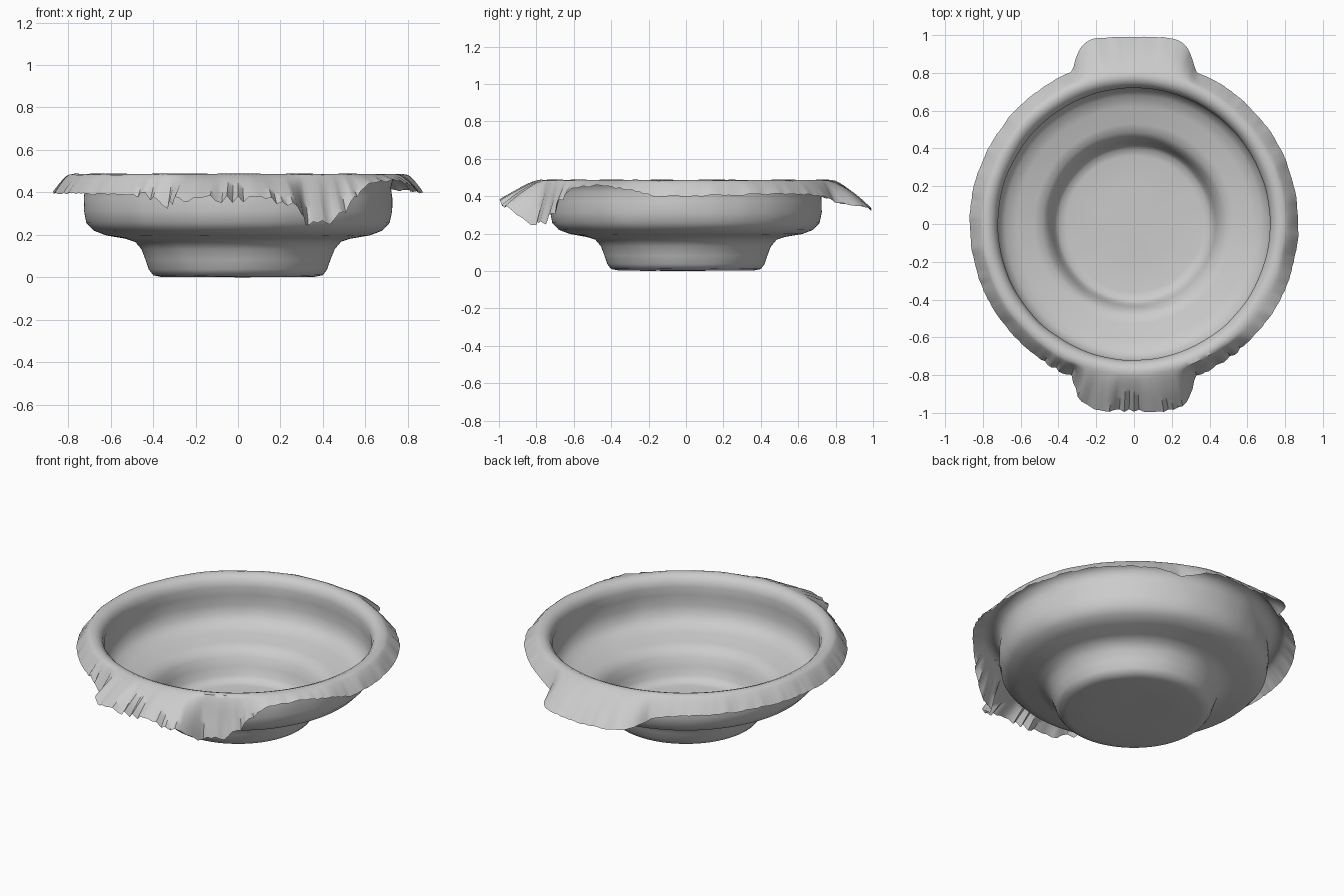
import bpy
import bmesh
import math
import random
from mathutils import noise, Vector

random.seed(4)
SEGMENTS = 240
LIP_RINGS = 8

# Bowl cross-section (radius, height), from floor to crest of the rim
PROFILE = [(0.2, 0.01), (0.36, 0.01), (0.4, 0.018), (0.42, 0.045), (0.435, 0.09),
           (0.455, 0.14), (0.485, 0.175), (0.53, 0.19), (0.62, 0.205), (0.68, 0.228),
           (0.715, 0.265), (0.725, 0.32), (0.725, 0.38), (0.72, 0.43), (0.73, 0.465),
           (0.75, 0.485), (0.775, 0.495), (0.8, 0.49)]

# Height of the torn lip edge around the bowl (degrees, height)
EDGE = [(0, 0.41), (44, 0.42), (60, 0.4), (75, 0.35), (90, 0.33), (105, 0.35),
        (120, 0.4), (150, 0.41), (225, 0.4), (241, 0.39), (246, 0.34), (254, 0.38),
        (278, 0.375), (286, 0.34), (291, 0.27), (299, 0.26), (306, 0.33),
        (311, 0.41), (316, 0.455), (328, 0.465), (340, 0.44), (350, 0.405), (360, 0.41)]


def edge_height(angle):
    for (a, low), (b, high) in zip(EDGE, EDGE[1:]):
        if a <= angle <= b:
            return low + (high - low) * (angle - a) / (b - a)


def edge_radius(c, s):
    """Round lip, widened into a squarish handle at front and back."""
    handle = ((abs(c) / 0.345) ** 6 + (abs(s) / 0.99) ** 6) ** (-1 / 6)
    return max(0.87, handle)


def wobble(r, z, c, s):
    """Slight hand-made unevenness."""
    n = noise.noise(Vector((r * c, r * s, z)) * 7) * 0.004
    return r + n, z + n * 0.6


# Sweep the section round the axis, then carry on over the lip
bm = bmesh.new()
columns = []
for i in range(SEGMENTS):
    a = 2 * math.pi * i / SEGMENTS
    c, s = math.cos(a), math.sin(a)
    degrees = 360 * i / SEGMENTS
    fray = random.uniform(-1, 1) * (0.018 if 235 < degrees < 312 else 0.005)
    end_r = edge_radius(c, s) + fray * 0.4
    end_z = edge_height(degrees) + fray
    crest_r, crest_z = PROFILE[-1]
    section = list(PROFILE)
    for k in range(1, LIP_RINGS + 1):
        t = k / LIP_RINGS
        section.append((crest_r + (end_r - crest_r) * t,
                        crest_z + (end_z - crest_z) * t ** 1.25))
    column = []
    for r, z in section:
        r, z = wobble(r, z, c, s)
        column.append(bm.verts.new((r * c, r * s, max(z, 0))))
    columns.append(column)

center = bm.verts.new((0, 0, 0.008))
for i, column in enumerate(columns):
    following = columns[(i + 1) % SEGMENTS]
    bm.faces.new((center, column[0], following[0]))
    for k in range(len(column) - 1):
        bm.faces.new((column[k], column[k + 1], following[k + 1], following[k]))

# Stand it on the ground
lowest = min(v.co.z for v in bm.verts)
bmesh.ops.translate(bm, verts=bm.verts, vec=(0, 0, -lowest))

cube = bpy.data.objects.get("Cube")
if cube:
    bpy.data.objects.remove(cube, do_unlink=True)

mesh = bpy.data.meshes.new("bowl")
bm.to_mesh(mesh)
bm.free()
bowl = bpy.data.objects.new("bowl", mesh)
bpy.context.collection.objects.link(bowl)

# Plain grey clay
clay = bpy.data.materials.new("light grey")
clay.use_nodes = True
color = (0.6, 0.6, 0.6, 1)
clay.diffuse_color = color
clay.node_tree.nodes["Principled BSDF"].inputs["Base Color"].default_value = color
mesh.materials.append(clay)

bpy.context.view_layer.objects.active = bowl
bowl.select_set(True)
bpy.ops.object.shade_smooth_by_angle(angle=math.radians(50))
